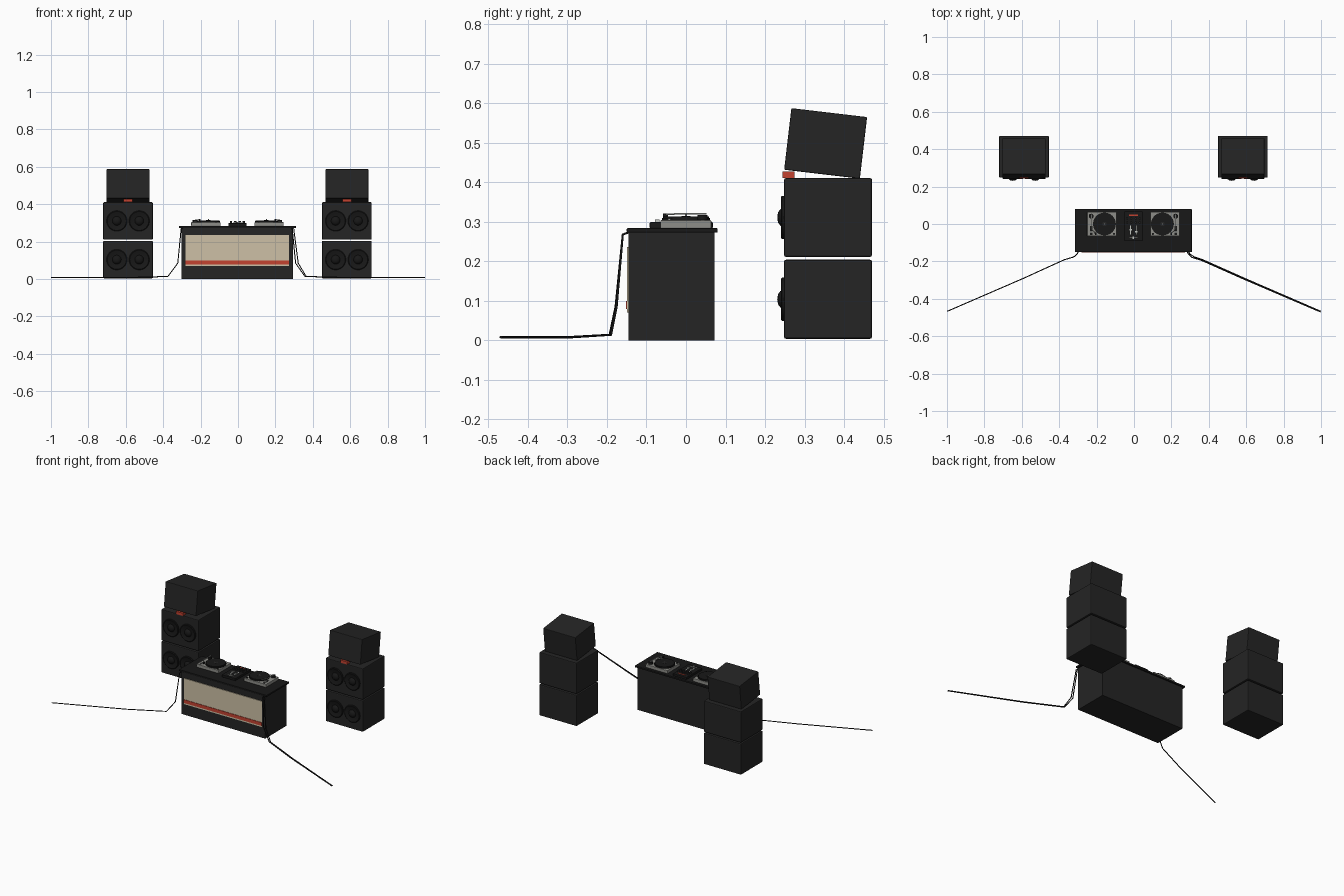
import bpy, bmesh, math
from mathutils import Vector, Matrix

if "Cube" in bpy.data.objects:
    bpy.data.objects.remove(bpy.data.objects["Cube"])


def mat(name, rgb):
    m = bpy.data.materials.new(name)
    m.diffuse_color = (*rgb, 1)
    m.use_nodes = True
    m.node_tree.nodes["Principled BSDF"].inputs["Base Color"].default_value = m.diffuse_color
    return m


CHARCOAL = mat("charcoal", (0.018, 0.018, 0.018))
BLACK = mat("black", (0.009, 0.009, 0.009))
CREAM = mat("cream", (0.61, 0.53, 0.38))
RED = mat("red", (0.55, 0.055, 0.03))
GREY = mat("metal_grey", (0.27, 0.27, 0.25))
SILVER = mat("silver", (0.55, 0.57, 0.54))
CX = -0.003  # centre of the furniture


def finish(name, bm, material, smooth=False):
    bmesh.ops.recalc_face_normals(bm, faces=bm.faces)
    me = bpy.data.meshes.new(name)
    bm.to_mesh(me)
    bm.free()
    me.materials.append(material)
    ob = bpy.data.objects.new(name, me)
    bpy.context.collection.objects.link(ob)
    if smooth:
        bpy.context.view_layer.objects.active = ob
        ob.select_set(True)
        bpy.ops.object.shade_smooth_by_angle(angle=math.radians(35))
        ob.select_set(False)
    return ob


def box(name, x, y, z, material, bevel=0.0, tilt=0.0):
    """Box from (min, max) ranges, optionally tilted about its x axis."""
    bm = bmesh.new()
    bmesh.ops.create_cube(bm, size=1)
    bmesh.ops.scale(bm, vec=(x[1] - x[0], y[1] - y[0], z[1] - z[0]), verts=bm.verts)
    if bevel:
        bmesh.ops.bevel(bm, geom=bm.edges[:], offset=bevel, segments=2,
                        profile=0.5, affect='EDGES')
    c = Vector(((x[0] + x[1]) / 2, (y[0] + y[1]) / 2, (z[0] + z[1]) / 2))
    bm.transform(Matrix.Translation(c) @ Matrix.Rotation(tilt, 4, 'X'))
    return finish(name, bm, material)


def lathe(name, profile, loc, material, forward=False, steps=32):
    """Spin (radius, height) points; forward points the axis to -y."""
    bm = bmesh.new()
    vs = [bm.verts.new((r, 0, h)) for r, h in profile]
    es = [bm.edges.new(p) for p in zip(vs, vs[1:])]
    bmesh.ops.spin(bm, geom=vs + es, cent=(0, 0, 0), axis=(0, 0, 1),
                   angle=2 * math.pi, steps=steps)
    bmesh.ops.remove_doubles(bm, verts=bm.verts, dist=1e-5)
    rot = Matrix.Rotation(math.pi / 2, 4, 'X') if forward else Matrix()
    bm.transform(Matrix.Translation(loc) @ rot)
    return finish(name, bm, material, True)


def disc(name, r, z, x, y, material, steps=32):
    h = z[1] - z[0]
    return lathe(name, [(0, 0), (r, 0), (r, h), (0, h)], (x, y, z[0]), material, steps=steps)


def tube(name, points, r, material):
    cu = bpy.data.curves.new(name, 'CURVE')
    cu.dimensions = '3D'
    cu.bevel_depth, cu.bevel_resolution, cu.use_fill_caps = r, 1, True
    sp = cu.splines.new('POLY')
    sp.points.add(len(points) - 1)
    for p, co in zip(sp.points, points):
        p.co = (*co, 1)
    cu.materials.append(material)
    ob = bpy.data.objects.new(name, cu)
    bpy.context.collection.objects.link(ob)
    bpy.context.view_layer.objects.active = ob
    ob.select_set(True)
    bpy.ops.object.convert(target='MESH')
    ob.select_set(False)


# Table with front panel
box("table_body", (CX - 0.298, CX + 0.298), (-0.145, 0.072), (0, 0.273), CHARCOAL)
box("table_top", (CX - 0.312, CX + 0.312), (-0.15, 0.08), (0.273, 0.284), BLACK, 0.002)
box("front_panel", (CX - 0.277, CX + 0.277), (-0.149, -0.144), (0.07, 0.236), CREAM)
box("panel_stripe", (CX - 0.277, CX + 0.277), (-0.152, -0.146), (0.079, 0.1), RED)

# Speaker stacks
WOOFER = [(0.055, -0.002), (0.055, 0.005), (0.051, 0.008), (0.046, 0.006),
          (0.024, 0.003), (0.021, 0.009), (0.013, 0.015), (0, 0.017)]
for side, x in (("left", CX - 0.585), ("right", CX + 0.585)):
    for level, z in (("lower", 0.004), ("upper", 0.211)):
        box(f"{side}_{level}_cabinet", (x - 0.133, x + 0.133), (0.248, 0.471),
            (z, z + 0.2), CHARCOAL, 0.005)
        for i, dx in enumerate((-0.06, 0.06)):
            lathe(f"{side}_{level}_woofer_{i}", WOOFER, (x + dx, 0.248, z + 0.1),
                  BLACK, forward=True)
    box(f"{side}_top_speaker", (x - 0.115, x + 0.115), (0.257, 0.45), (0.42, 0.577),
        CHARCOAL, 0.003, tilt=math.radians(-6.7))
    box(f"{side}_wedge", (x - 0.024, x + 0.024), (0.244, 0.275), (0.411, 0.428), RED)

# Turntables, mirrored about the mixer
for side, s in (("left", -1), ("right", 1)):
    cx, px, ax = CX + s * 0.169, CX + s * 0.155, CX + s * 0.226
    box(f"{side}_deck", (cx - 0.078, cx + 0.078), (-0.065, 0.064), (0.284, 0.304), GREY, 0.002)
    disc(f"{side}_platter", 0.061, (0.304, 0.31), px, 0, BLACK)
    disc(f"{side}_record", 0.058, (0.31, 0.314), px, 0, BLACK)
    disc(f"{side}_record_label", 0.012, (0.314, 0.315), px, 0, CHARCOAL, 20)
    disc(f"{side}_spindle", 0.002, (0.315, 0.32), px, 0, SILVER, 8)
    disc(f"{side}_arm_base", 0.013, (0.304, 0.317), ax, 0.042, BLACK, 20)
    tube(f"{side}_tonearm", [(ax, 0.052, 0.32), (ax, -0.025, 0.32),
                             (ax - s * 0.022, -0.05, 0.319)], 0.0022, SILVER)
    box(f"{side}_cartridge", (ax - s * 0.024 - 0.004, ax - s * 0.024 + 0.004),
        (-0.058, -0.046), (0.314, 0.321), BLACK)
    box(f"{side}_pitch_slot", (ax - 0.006, ax + 0.006), (-0.058, -0.012), (0.303, 0.305), BLACK)
    box(f"{side}_pitch_slider", (ax - 0.006, ax + 0.006), (-0.046, -0.039), (0.304, 0.308), SILVER)
    disc(f"{side}_start_button", 0.006, (0.304, 0.307), cx - s * 0.065, -0.053, BLACK, 12)

# Mixer
box("mixer", (CX - 0.048, CX + 0.048), (-0.092, 0.068), (0.284, 0.299), BLACK, 0.002)
box("mixer_display", (CX - 0.025, CX + 0.025), (0.044, 0.05), (0.299, 0.301), RED)
for i, dx in enumerate((-0.034, -0.012, 0.012, 0.034)):
    for j, y in enumerate((0.03, 0.008)):
        disc(f"mixer_knob_{i}_{j}", 0.006, (0.299, 0.31), CX + dx, y, CHARCOAL, 12)
for i, dx in enumerate((-0.015, 0.015)):
    box(f"fader_slot_{i}", (CX + dx - 0.0025, CX + dx + 0.0025), (-0.055, -0.008),
        (0.298, 0.3), SILVER)
    box(f"fader_cap_{i}", (CX + dx - 0.006, CX + dx + 0.006), (-0.034 - i * 0.012, -0.026 - i * 0.012),
        (0.299, 0.306), SILVER)
box("crossfader_slot", (CX - 0.022, CX + 0.022), (-0.075, -0.071), (0.298, 0.3), GREY)
box("crossfader_cap", (CX - 0.004, CX + 0.004), (-0.079, -0.067), (0.299, 0.306), SILVER)

# Cables hanging over the table edge and running out along the floor
tube("left_cable", [(-0.295, -0.14, 0.275), (-0.304, -0.16, 0.268), (-0.322, -0.176, 0.085),
                    (-0.375, -0.192, 0.014), (-0.59, -0.29, 0.008), (-0.999, -0.467, 0.008)],
     0.003, BLACK)
tube("right_cable_outer", [(0.29, -0.14, 0.275), (0.298, -0.16, 0.268), (0.322, -0.176, 0.085),
                           (0.365, -0.19, 0.014), (0.59, -0.29, 0.008), (0.999, -0.467, 0.008)],
     0.003, BLACK)
tube("right_cable_inner", [(0.283, -0.14, 0.275), (0.29, -0.16, 0.268), (0.308, -0.178, 0.085),
                           (0.358, -0.193, 0.014), (0.588, -0.295, 0.008), (0.997, -0.47, 0.008)],
     0.003, BLACK)
